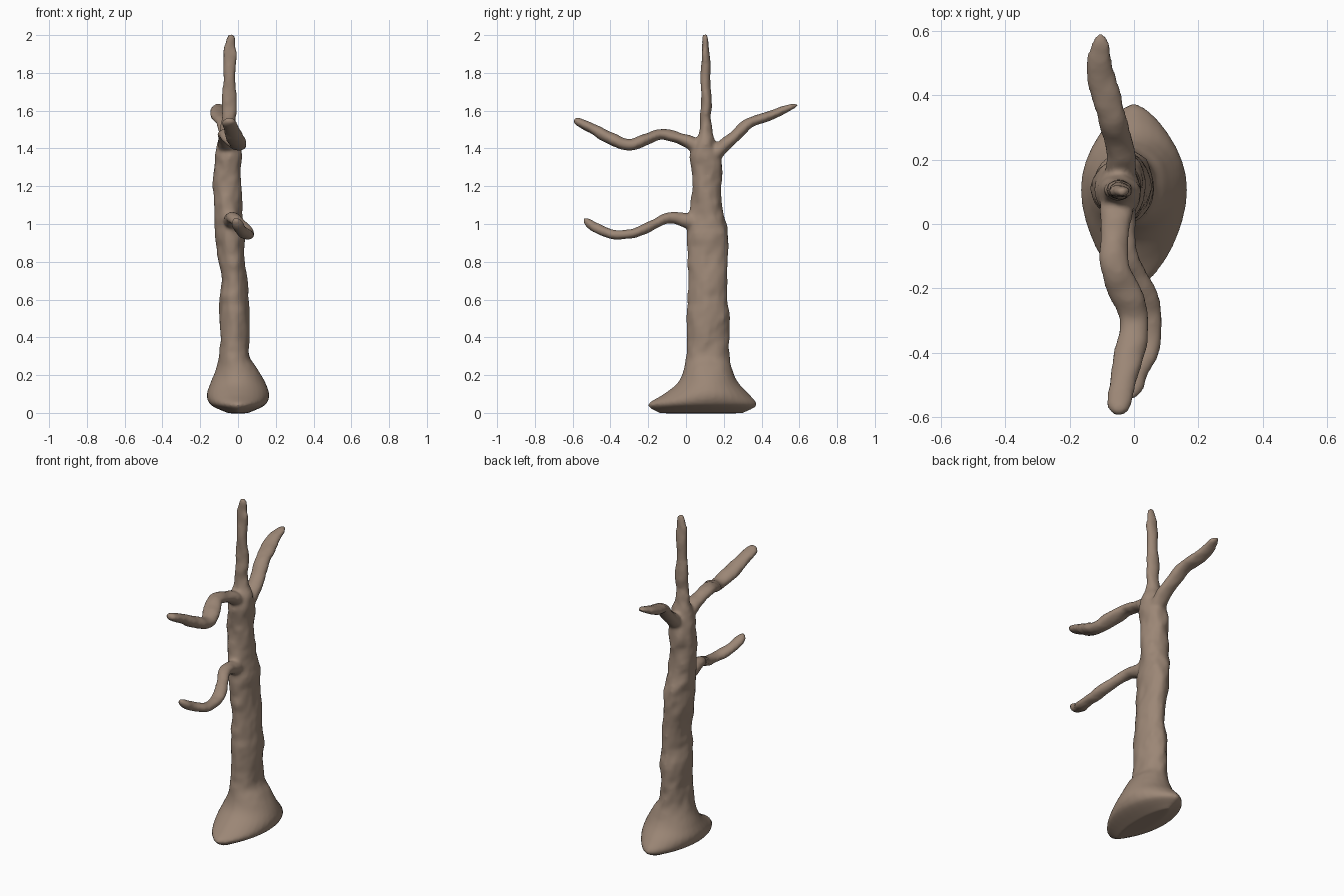
import bpy, bmesh, math
from mathutils import Vector, noise

bark = bpy.data.materials.new("bark_brown")
bark.diffuse_color = (0.33, 0.24, 0.18, 1)


def spline(pts, steps):
    """Catmull-Rom resample of equal-length tuples."""
    out = []
    for i in range(len(pts) - 1):
        p = [pts[max(0, min(len(pts) - 1, i + k))] for k in (-1, 0, 1, 2)]
        for s in range(steps):
            t = s / steps
            out.append([0.5 * (2 * b + (c - a) * t + (2 * a - 5 * b + 4 * c - d) * t * t
                               + (3 * b - a - 3 * c + d) * t ** 3) for a, b, c, d in zip(*p)])
    out.append(list(pts[-1]))
    return out


def loft(bm, stations, upright=False, sides=32, steps=5, bump=0.0):
    """Tube through (x, y, z, radius across, radius other) stations."""
    st = spline(stations, steps)
    rings = []
    for i, (x, y, z, ru, rv) in enumerate(st):
        c = Vector((x, y, z))
        t = Vector(st[min(i + 1, len(st) - 1)][:3]) - Vector(st[max(i - 1, 0)][:3])
        t = Vector((0, 0, 1)) if upright else t.normalized()
        u = Vector((1, 0, 0))
        u = (u - t * u.dot(t)).normalized()
        v = t.cross(u)
        # the flared foot is lens shaped, the rest is oval
        e = 1 + 0.35 * max(0, 1 - z / 0.25) if upright else 1
        ring = []
        for k in range(sides):
            a = 2 * math.pi * k / sides
            ca = math.copysign(abs(math.cos(a)) ** e, math.cos(a))
            d = u * (max(ru, 0.004) * ca) + v * (max(rv, 0.004) * math.sin(a))
            p = c + d
            n = noise.noise(Vector((p.x * 11, p.y * 11, p.z * 9))) \
                + 0.6 * noise.noise(Vector((p.x * 28, p.y * 28, p.z * 20)))
            fade = min(1, max(0, (z - 0.15) / 0.2)) if upright else 1
            ring.append(bm.verts.new(p + d.normalized() * n * bump * fade))
        rings.append(ring)
    for r, s in zip(rings, rings[1:]):
        for k in range(sides):
            j = (k + 1) % sides
            bm.faces.new((r[k], r[j], s[j], s[k]))
    bm.faces.new(rings[0][::-1])
    bm.faces.new(rings[-1])


bm = bmesh.new()

# trunk with flared foot and top spike
loft(bm, [
    (0.0, 0.08, -0.002, 0.05, 0.22), (0.0, 0.085, 0.03, 0.125, 0.28),
    (0.0, 0.09, 0.055, 0.155, 0.282), (0.0, 0.108, 0.10, 0.165, 0.225),
    (0.0, 0.117, 0.16, 0.145, 0.16), (-0.005, 0.117, 0.23, 0.112, 0.128),
    (-0.02, 0.115, 0.32, 0.078, 0.112), (-0.02, 0.117, 0.5, 0.078, 0.11),
    (-0.02, 0.113, 0.7, 0.07, 0.102), (-0.04, 0.118, 0.92, 0.076, 0.11),
    (-0.05, 0.112, 1.05, 0.074, 0.093), (-0.058, 0.11, 1.2, 0.076, 0.073),
    (-0.05, 0.108, 1.34, 0.07, 0.082), (-0.045, 0.104, 1.42, 0.064, 0.06),
    (-0.05, 0.105, 1.5, 0.045, 0.034), (-0.05, 0.104, 1.62, 0.038, 0.026),
    (-0.045, 0.104, 1.78, 0.036, 0.025), (-0.038, 0.103, 1.92, 0.034, 0.02),
    (-0.035, 0.103, 1.985, 0.022, 0.014), (-0.035, 0.103, 2.006, 0.006, 0.006),
], upright=True, bump=0.012)

# upper front branch
loft(bm, [
    (-0.05, 0.11, 1.37, 0.05, 0.05), (-0.055, 0.04, 1.425, 0.05, 0.038),
    (-0.06, -0.04, 1.455, 0.045, 0.03), (-0.06, -0.13, 1.475, 0.046, 0.028),
    (-0.03, -0.21, 1.448, 0.05, 0.028), (0.0, -0.30, 1.418, 0.046, 0.034),
    (-0.015, -0.40, 1.452, 0.048, 0.032), (-0.038, -0.50, 1.508, 0.042, 0.028),
    (-0.048, -0.57, 1.542, 0.034, 0.022), (-0.05, -0.592, 1.553, 0.01, 0.01),
], bump=0.006)

# lower front branch
loft(bm, [
    (-0.04, 0.09, 1.0, 0.045, 0.05), (-0.035, 0.0, 1.018, 0.04, 0.036),
    (-0.025, -0.09, 1.033, 0.036, 0.028), (0.02, -0.18, 0.992, 0.036, 0.027),
    (0.048, -0.27, 0.953, 0.036, 0.026), (0.048, -0.37, 0.942, 0.036, 0.026),
    (0.015, -0.46, 0.972, 0.034, 0.027), (-0.005, -0.52, 1.01, 0.028, 0.02),
    (-0.01, -0.54, 1.03, 0.01, 0.008),
], bump=0.006)

# rear branch
loft(bm, [
    (-0.045, 0.11, 1.33, 0.05, 0.045), (-0.04, 0.18, 1.395, 0.05, 0.038),
    (-0.045, 0.25, 1.455, 0.045, 0.03), (-0.068, 0.33, 1.53, 0.043, 0.028),
    (-0.085, 0.40, 1.558, 0.046, 0.026), (-0.108, 0.49, 1.592, 0.043, 0.024),
    (-0.105, 0.56, 1.622, 0.03, 0.018), (-0.1, 0.592, 1.63, 0.01, 0.008),
], bump=0.006)

bmesh.ops.recalc_face_normals(bm, faces=bm.faces[:])
mesh = bpy.data.meshes.new("bare_tree")
bm.to_mesh(mesh)
bm.free()
mesh.materials.append(bark)
tree = bpy.data.objects.new("bare_tree", mesh)
bpy.context.collection.objects.link(tree)

# fuse the trunk and branches into one softly blended skin
fuse = tree.modifiers.new("fuse", 'REMESH')
fuse.mode = 'VOXEL'
fuse.voxel_size = 0.01
fuse.use_smooth_shade = True
soften = tree.modifiers.new("soften", 'SMOOTH')
soften.factor = 0.5
soften.iterations = 4
mesh.shade_smooth()
